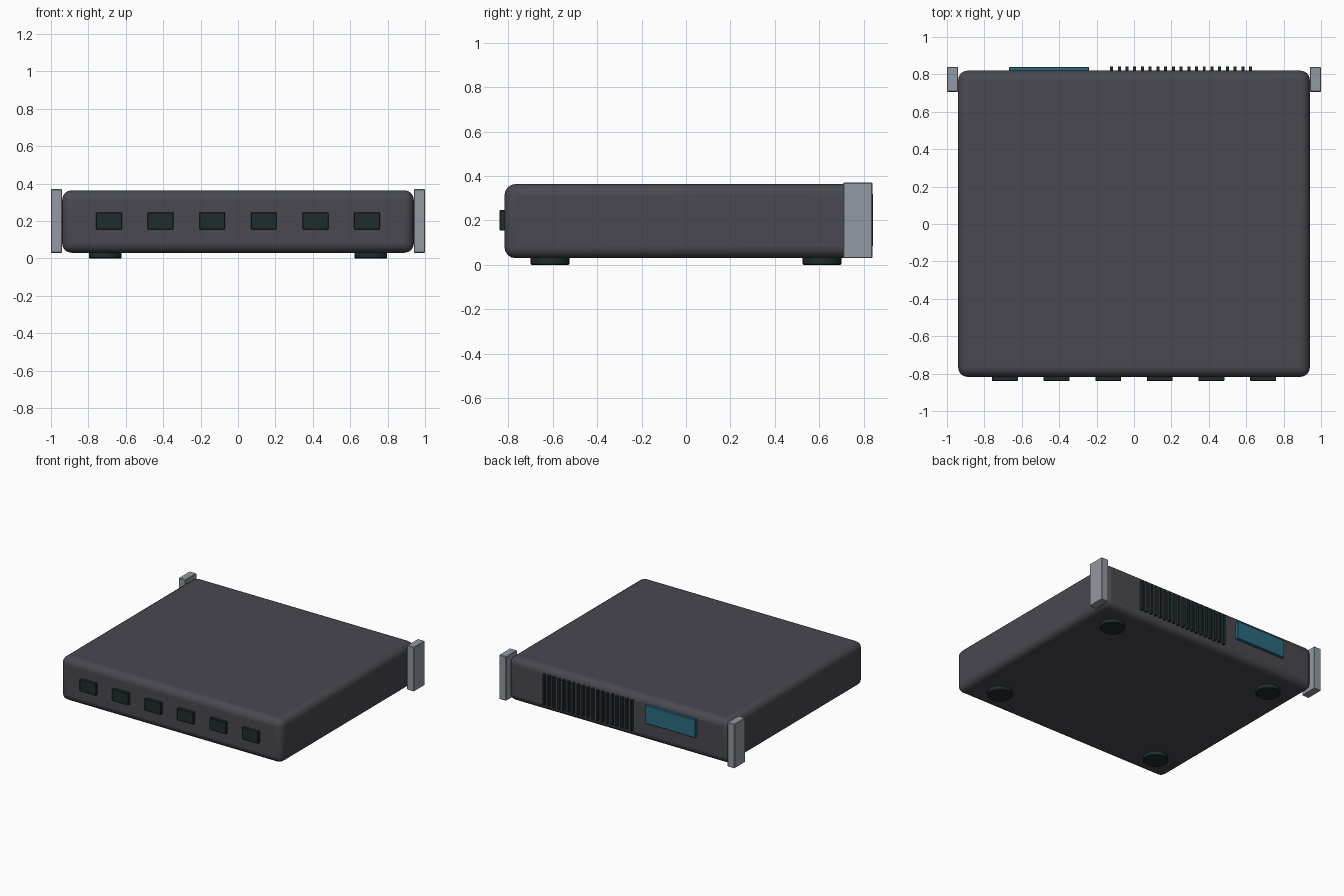
import bpy

if "Cube" in bpy.data.objects:
    bpy.data.objects.remove(bpy.data.objects["Cube"])

def material(name, rgb):
    m = bpy.data.materials.new(name)
    m.diffuse_color = (*rgb, 1)
    m.use_nodes = True
    m.node_tree.nodes["Principled BSDF"].inputs["Base Color"].default_value = m.diffuse_color
    return m

CHARCOAL = material("charcoal casing", (0.065, 0.065, 0.08))
BLACK = material("green black", (0.014, 0.025, 0.025))
GREY = material("bracket grey", (0.29, 0.32, 0.36))
TEAL = material("teal display", (0.024, 0.15, 0.21))

def finish(ob, name, mat, bevel, segments):
    ob.name = name
    ob.data.materials.append(mat)
    if bevel:
        mod = ob.modifiers.new("edges", 'BEVEL')
        mod.width = bevel
        mod.segments = segments
        mod.limit_method = 'ANGLE'
    return ob

def box(name, lo, hi, mat, bevel=0.0, segments=1):
    """Box between two opposite corners."""
    bpy.ops.mesh.primitive_cube_add(size=1, location=[(a + b) / 2 for a, b in zip(lo, hi)])
    ob = bpy.context.object
    ob.scale = [b - a for a, b in zip(lo, hi)]
    bpy.ops.object.transform_apply(location=False, rotation=False, scale=True)
    return finish(ob, name, mat, bevel, segments)

# Rounded main casing
box("casing", (-0.94, -0.817, 0.03), (0.94, 0.82, 0.364), CHARCOAL, 0.05, 4)
bpy.ops.object.shade_smooth_by_angle()

# Mounting brackets at the rear corners
for side, x in (("left", -0.97), ("right", 0.97)):
    box(f"bracket_{side}", (x - 0.03, 0.707, 0.03), (x + 0.03, 0.84, 0.37), GREY, 0.004)

# Row of ports on the front
for i in range(6):
    x = (i - 2.5) * 0.276
    box(f"port_{i + 1}", (x - 0.069, -0.84, 0.155), (x + 0.069, -0.80, 0.246), BLACK, 0.003)

# Vent fins on the back
for i in range(19):
    x = -0.12 + i * 0.0413
    box(f"vent_fin_{i + 1}", (x - 0.008, 0.80, 0.086), (x + 0.008, 0.842, 0.318), BLACK)

# Display window on the back
box("display", (-0.668, 0.80, 0.175), (-0.24, 0.84, 0.315), TEAL, 0.003)

# Round feet underneath
for i, (x, y) in enumerate([(sx * 0.71, sy * 0.612) for sx in (-1, 1) for sy in (-1, 1)]):
    bpy.ops.mesh.primitive_cylinder_add(vertices=32, radius=0.087, depth=0.045, location=(x, y, 0.0225))
    finish(bpy.context.object, f"foot_{i + 1}", BLACK, 0.004, 1)
    bpy.ops.object.shade_smooth_by_angle()
